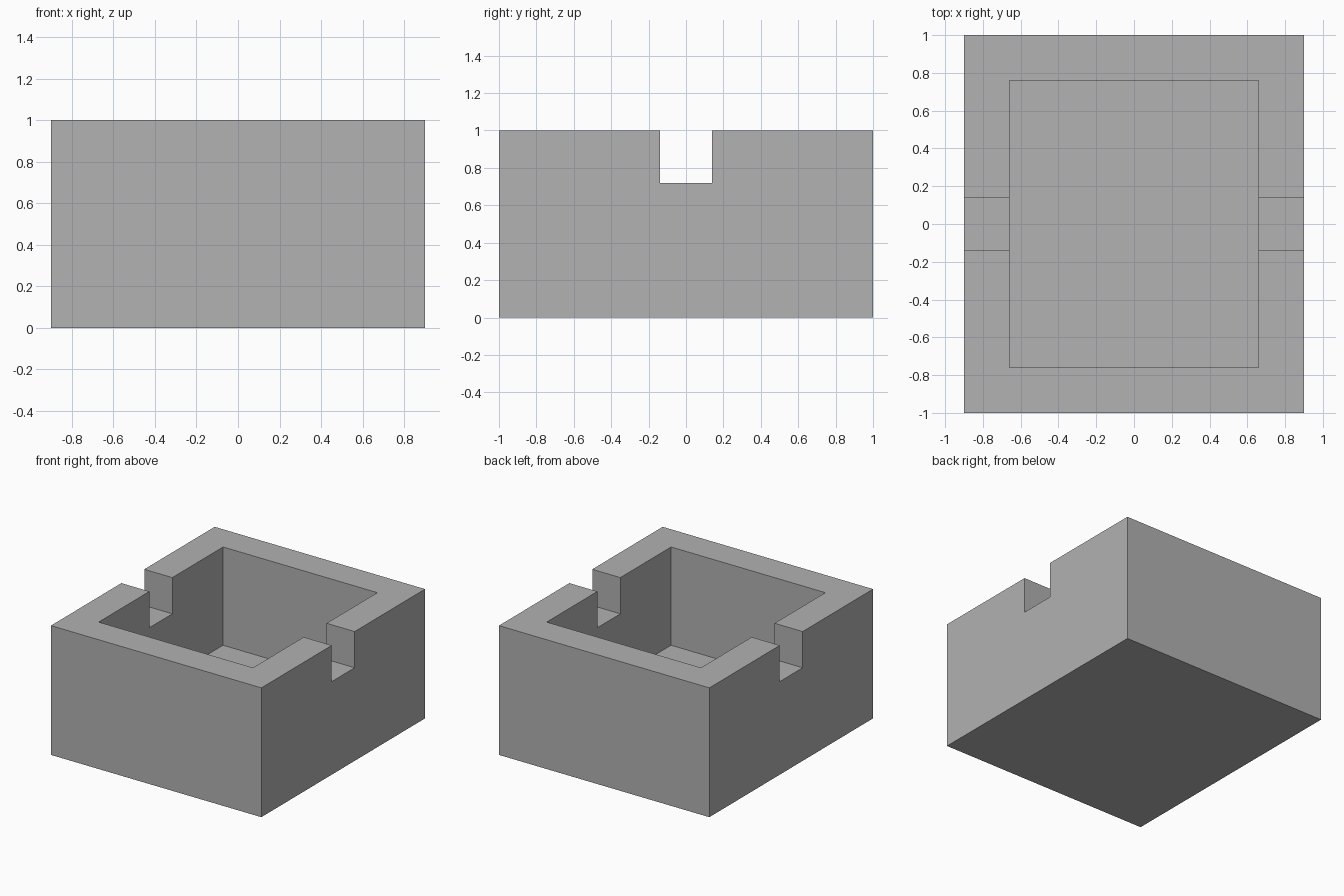
import bpy

default = bpy.data.objects.get("Cube")
if default:
    bpy.data.objects.remove(default, do_unlink=True)

WIDTH, LENGTH, HEIGHT = 1.8, 2.0, 1.0
WALL = 0.24
NOTCH_WIDTH, NOTCH_DEPTH = 0.28, 0.28
OVERSHOOT = 0.2

grey = bpy.data.materials.new("plain grey")
grey.use_nodes = True
colour = (0.445, 0.445, 0.445, 1.0)
grey.diffuse_color = colour
shader = next(n for n in grey.node_tree.nodes if n.type == "BSDF_PRINCIPLED")
shader.inputs["Base Color"].default_value = colour


def box(name, size_x, size_y, bottom, top):
    """Centred box between two heights, with its size baked into the mesh."""
    bpy.ops.mesh.primitive_cube_add(size=1)
    obj = bpy.context.object
    obj.name = obj.data.name = name
    for v in obj.data.vertices:
        v.co.x *= size_x
        v.co.y *= size_y
        v.co.z = top if v.co.z > 0 else bottom
    obj.data.materials.append(grey)
    return obj


# Solid block
tray = box("square_tray", WIDTH, LENGTH, 0, HEIGHT)

# Rectangular basin, and one slot that notches both side walls
cutters = [
    box("basin_cutter", WIDTH - 2 * WALL, LENGTH - 2 * WALL,
        WALL, HEIGHT + OVERSHOOT),
    box("notch_cutter", WIDTH + OVERSHOOT, NOTCH_WIDTH,
        HEIGHT - NOTCH_DEPTH, HEIGHT + OVERSHOOT),
]

# Carve the block, then discard the cutters
for cutter in cutters:
    cutter.hide_render = True
    mod = tray.modifiers.new(cutter.name, "BOOLEAN")
    mod.operation = "DIFFERENCE"
    mod.solver = "EXACT"
    mod.object = cutter
    bpy.context.view_layer.objects.active = tray
    bpy.ops.object.modifier_apply(modifier=mod.name)
    bpy.data.objects.remove(cutter, do_unlink=True)
